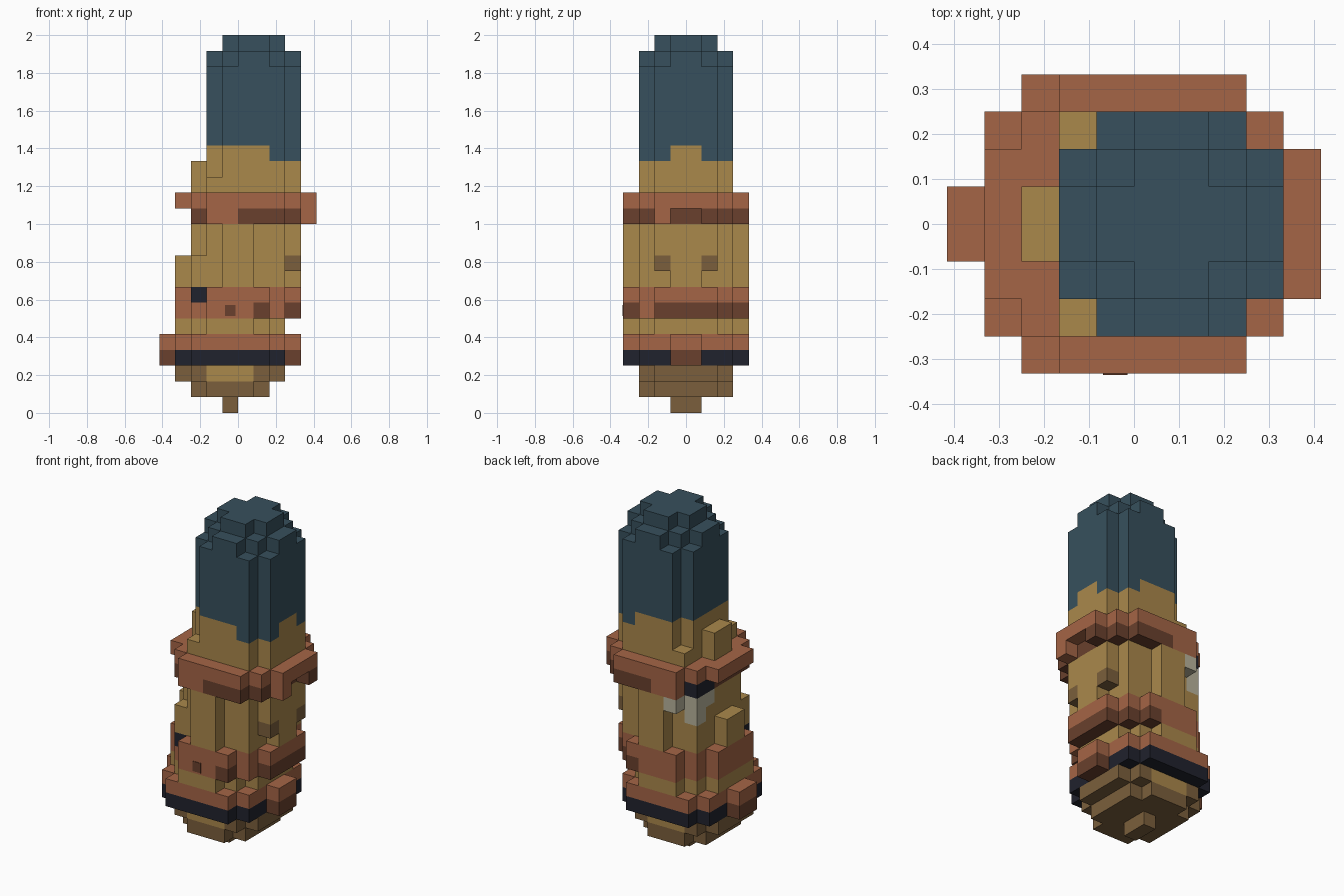
import bpy
import bmesh
from mathutils import Vector

cube = bpy.data.objects.get("Cube")
if cube:
    bpy.data.objects.remove(cube)

U = 1 / 12  # edge length of one block


def linear(c):
    c /= 255
    return c / 12.92 if c <= 0.04045 else ((c + 0.055) / 1.055) ** 2.4


def material(name, hexa):
    rgba = [linear(v) for v in bytes.fromhex(hexa)] + [1.0]
    m = bpy.data.materials.new(name)
    m.use_nodes = True
    m.diffuse_color = rgba
    m.node_tree.nodes["Principled BSDF"].inputs["Base Color"].default_value = rgba
    return m


PALETTE = {
    "teal": "37505d", "gold": "aa884b", "rust": "a56546", "dark_rust": "6a402d",
    "brown": "7b5f3c", "navy": "20222d", "cream": "b9b49c",
}
MATS = {n: material(n, h) for n, h in PALETTE.items()}
NAMES = list(MATS)

cells = {}  # block position -> [part, colour]


def fill(part, colour, x0, x1, y0, y1, z0, z1):
    for x in range(x0, x1):
        for y in range(y0, y1):
            for z in range(z0, z1):
                cells[x, y, z] = [part, colour]


def slab(part, colour, z0, z1, *steps):
    """Stepped round slab; each step is (x0, x1, half depth)."""
    for x0, x1, h in steps:
        fill(part, colour, x0, x1, -h, h, z0, z1)


def paint(part, colour, rule):
    for pos, cell in cells.items():
        if cell[0] == part and rule(*pos):
            cell[1] = colour


# Pointed foot and stepped base
slab("foot", "brown", 0, 1, (-1, 0, 1))
slab("base", "brown", 1, 2, (-3, 2, 2), (-2, 1, 3))
slab("base", "brown", 2, 3, (-4, 3, 2), (-3, 2, 3))
paint("base", "gold", lambda x, y, z: z == 2 and -2 <= x < 1 and y in (-3, 2))

# Lower ring with side knobs
for z, ring, knob in ((3, "navy", "dark_rust"), (4, "rust", "rust")):
    slab("lower_ring", ring, z, z + 1, (-4, 3, 3), (-3, 2, 4))
    slab("lower_knobs", knob, z, z + 1, (-5, -4, 1), (3, 4, 1))

# Gold neck and middle band
slab("lower_neck", "gold", 5, 6, (-4, 3, 2), (-3, 2, 3), (-2, 1, 4))
slab("middle_band", "rust", 6, 8, (-4, 4, 2), (-3, 3, 3), (-2, 2, 4))
paint("middle_band", "dark_rust",
      lambda x, y, z: z == 6 and (x in (1, 3) or (x == 2 and y == 2)))
paint("middle_band", "navy", lambda x, y, z: z == 7 and x == -3 and y == -3)

# Main body with raised panels
slab("body", "gold", 8, 10, (-4, -3, 1), (-3, 3, 3), (-1, 1, 4))
slab("body", "gold", 10, 12, (-3, 3, 2), (-2, 3, 3), (-1, 1, 4))
slab("side_panel", "gold", 8, 9, (3, 4, 1))
slab("side_panel", "gold", 9, 12, (3, 4, 2))
paint("side_panel", "brown", lambda x, y, z: z == 9 and y in (-2, 1))

# Upper ring
slab("upper_ring", "dark_rust", 12, 13, (-3, 4, 3), (-2, 3, 4))
slab("upper_ring", "rust", 13, 14, (-4, 5, 2), (-3, 4, 3), (-2, 3, 4))
paint("upper_ring", "rust", lambda x, y, z: z == 12 and -2 <= x < 0)
fill("ring_tabs", "rust", 4, 5, -2, -1, 12, 13)
fill("ring_tabs", "dark_rust", 4, 5, 1, 2, 12, 13)

# Cream emblem wrapped round the back corner
fill("corner_plate", "cream", -3, -2, 1, 3, 11, 12)
fill("corner_plate", "cream", -2, -1, 3, 4, 11, 12)
fill("corner_plate", "cream", -3, -2, 2, 3, 10, 11)
fill("corner_cap", "navy", -3, -2, 1, 3, 12, 13)

# Collar above the ring, tall teal tip
slab("collar", "gold", 14, 15, (-3, -2, 1), (-2, 4, 2), (-2, 3, 3))
slab("collar", "gold", 15, 16, (-3, -2, 1), (-2, 4, 2), (-1, 3, 3))
slab("tip", "gold", 16, 17, (-2, 4, 2), (-1, 3, 3))
paint("tip", "teal", lambda x, y, z: x >= 2 and y not in (-1, 0))
slab("tip", "teal", 17, 22, (-2, 4, 2), (-1, 3, 3))
slab("tip", "teal", 22, 23, (-2, 4, 1), (-1, 3, 2), (0, 2, 3))
slab("tip", "teal", 23, 24, (-1, 3, 1), (0, 2, 2))


def build(part):
    """Make one mesh from the exposed block faces of a part."""
    bm = bmesh.new()
    for pos, (owner, colour) in cells.items():
        if owner != part:
            continue
        for axis in range(3):
            for side in (0, 1):
                near = list(pos)
                near[axis] += 2 * side - 1
                if tuple(near) in cells:
                    continue
                a, b = (axis + 1) % 3, (axis + 2) % 3
                verts = []
                for i, j in ((0, 0), (1, 0), (1, 1), (0, 1)):
                    p = Vector(pos)
                    p[axis] += side
                    p[a] += i
                    p[b] += j
                    verts.append(bm.verts.new(p * U))
                face = bm.faces.new(verts if side else verts[::-1])
                face.material_index = NAMES.index(colour)
    bmesh.ops.remove_doubles(bm, verts=bm.verts, dist=U / 100)
    bmesh.ops.dissolve_limit(bm, angle_limit=0.01, verts=bm.verts,
                             edges=bm.edges, delimit={"MATERIAL"})
    mesh = bpy.data.meshes.new(part)
    bm.to_mesh(mesh)
    bm.free()
    for m in MATS.values():
        mesh.materials.append(m)
    bpy.context.collection.objects.link(bpy.data.objects.new(part, mesh))


for part in dict.fromkeys(c[0] for c in cells.values()):
    build(part)

# Small dark spot on the front of the middle band
bpy.ops.mesh.primitive_cube_add(size=1, location=(-U / 2, -4 * U, 6.5 * U))
spot = bpy.context.object
spot.name = "band_spot"
spot.scale = (0.055, 0.006, 0.06)
spot.data.materials.append(MATS["dark_rust"])
